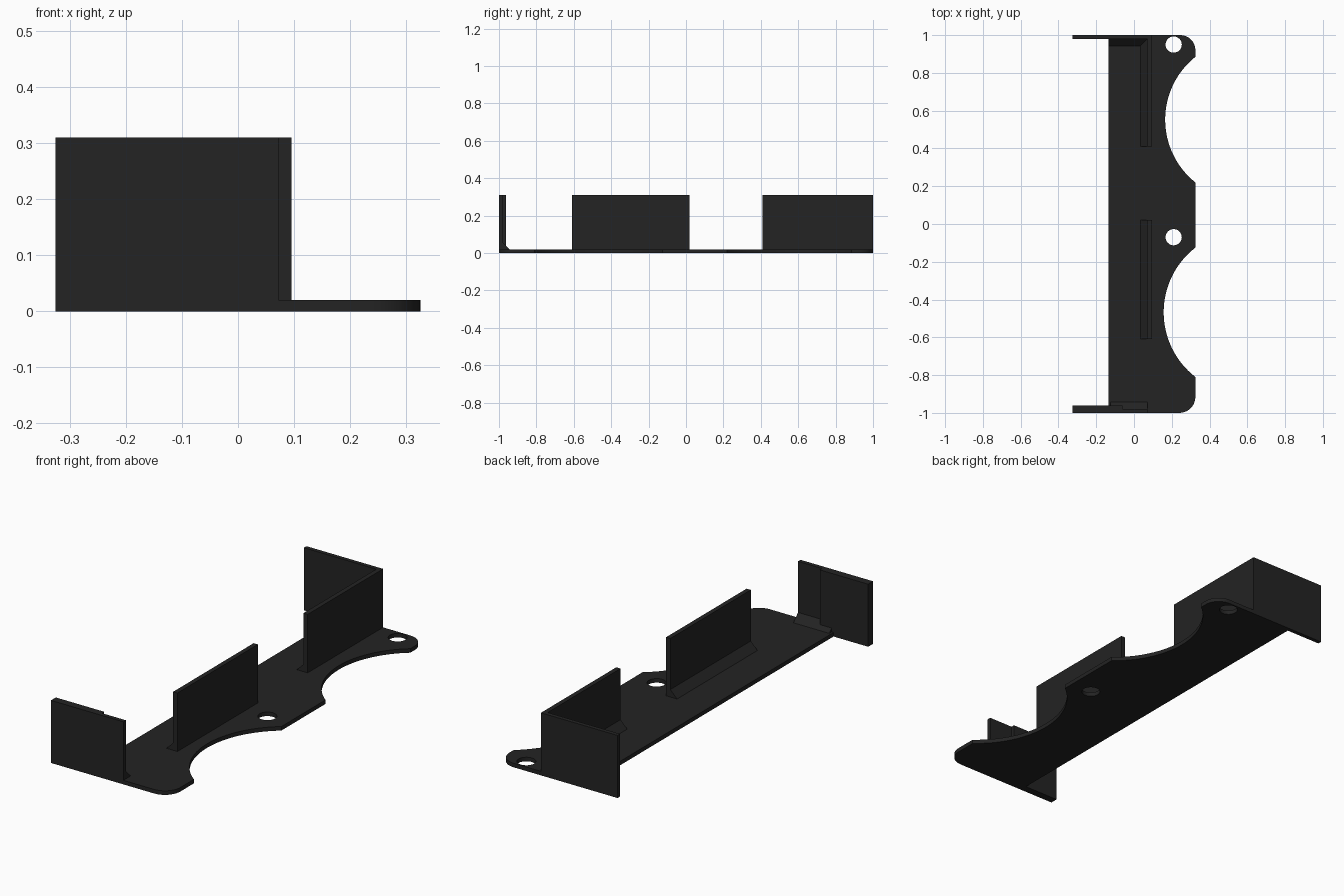
import bpy, bmesh, math
from mathutils import Vector

if "Cube" in bpy.data.objects:
    bpy.data.objects.remove(bpy.data.objects["Cube"])

black = bpy.data.materials.new("matte_black")
black.diffuse_color = (0.017, 0.017, 0.017, 1)
black.use_nodes = True
black.node_tree.nodes["Principled BSDF"].inputs["Base Color"].default_value = black.diffuse_color

T = 0.02      # sheet thickness
H = 0.31      # wall height
XW = 0.072    # inner face of the upright dividers
XO = 0.095    # outer face of the upright dividers
F = 0.037     # size of the chamfer strips


def arc(cx, cy, r, a0, a1, n):
    """Points along an arc, angles in degrees."""
    return [(cx + r * math.cos(math.radians(a0 + (a1 - a0) * i / n)),
             cy + r * math.sin(math.radians(a0 + (a1 - a0) * i / n)))
            for i in range(n + 1)]


def prism(name, profile, direction):
    """Extrude a closed 3D profile along a direction."""
    bm = bmesh.new()
    face = bm.faces.new([bm.verts.new(p) for p in profile])
    ext = bmesh.ops.extrude_face_region(bm, geom=[face], use_keep_orig=True)
    moved = [g for g in ext["geom"] if isinstance(g, bmesh.types.BMVert)]
    bmesh.ops.translate(bm, verts=moved, vec=Vector(direction))
    bmesh.ops.recalc_face_normals(bm, faces=bm.faces)
    me = bpy.data.meshes.new(name)
    bm.to_mesh(me)
    bm.free()
    me.materials.append(black)
    ob = bpy.data.objects.new(name, me)
    bpy.context.collection.objects.link(ob)
    return ob


def scallop(y_low, y_high, apex):
    """Circular bite out of the x = 0.325 edge, going upward in y."""
    half, sag = (y_high - y_low) / 2, 0.325 - apex
    r = (half * half + sag * sag) / (2 * sag)
    a = math.degrees(math.asin(half / r))
    return arc(apex + r, (y_low + y_high) / 2, r, 180 + a, 180 - a, 32)


# base plate: outline with two scallops, rounded corners and two screw holes
outline = [(-0.135, -1)]
outline += arc(0.24, -0.915, 0.085, -90, 0, 10)
outline += scallop(-0.81, -0.125, 0.157)
outline += scallop(0.22, 0.885, 0.165)
outline += arc(0.245, 0.92, 0.08, 0, 90, 10)
outline += [(-0.135, 1)]
holes = [arc(0.21, y, 0.043, 0, 360, 32)[:-1] for y in (0.95, -0.07)]

curve = bpy.data.curves.new("base_plate", "CURVE")
curve.dimensions = "2D"
curve.fill_mode = "BOTH"
curve.extrude = T / 2
for loop in [outline] + holes:
    s = curve.splines.new("POLY")
    s.points.add(len(loop) - 1)
    for p, (x, y) in zip(s.points, loop):
        p.co = (x, y, 0, 1)
    s.use_cyclic_u = True
plate = bpy.data.objects.new("base_plate", curve)
bpy.context.collection.objects.link(plate)
plate.location.z = T / 2
bpy.context.view_layer.objects.active = plate
plate.select_set(True)
bpy.ops.object.convert(target="MESH")
plate = bpy.context.object
bm = bmesh.new()
bm.from_mesh(plate.data)
bmesh.ops.remove_doubles(bm, verts=bm.verts, dist=1e-5)
bmesh.ops.recalc_face_normals(bm, faces=bm.faces)
bm.to_mesh(plate.data)
bm.free()
plate.data.materials.clear()
plate.data.materials.append(black)
bpy.ops.object.shade_smooth_by_angle()

# upright dividers, each with a chamfer strip along its inner foot
for name, y0, y1 in (("middle_divider", -0.61, 0.02), ("rear_divider", 0.41, 1.0)):
    prism(name, [(XW - F, y0, T), (XO, y0, T), (XO, y0, H), (XW, y0, H),
                 (XW, y0, T + F)], (0, y1 - y0, 0))

# rear end wall and its chamfer strip
prism("rear_wall", [(-0.325, 1, 0), (XO, 1, 0), (XO, 0.98, 0), (-0.325, 0.98, 0)],
      (0, 0, H))
prism("rear_wall_chamfer", [(-0.135, 0.98, T), (-0.135, 0.98 - F, T),
                            (-0.135, 0.98, T + F)], (XW + 0.135, 0, 0))

# front end wall, thicker towards its free end, and its chamfer strip
prism("front_wall", [(-0.325, -1, 0), (XW, -1, 0), (XW, -0.98, 0), (-0.06, -0.98, 0),
                     (-0.06, -0.962, 0), (-0.325, -0.962, 0)], (0, 0, H))
prism("front_wall_chamfer", [(-0.125, -0.98, T), (-0.125, -0.98 + F, T),
                             (-0.125, -0.98, T + F)], (XW + 0.125, 0, 0))
